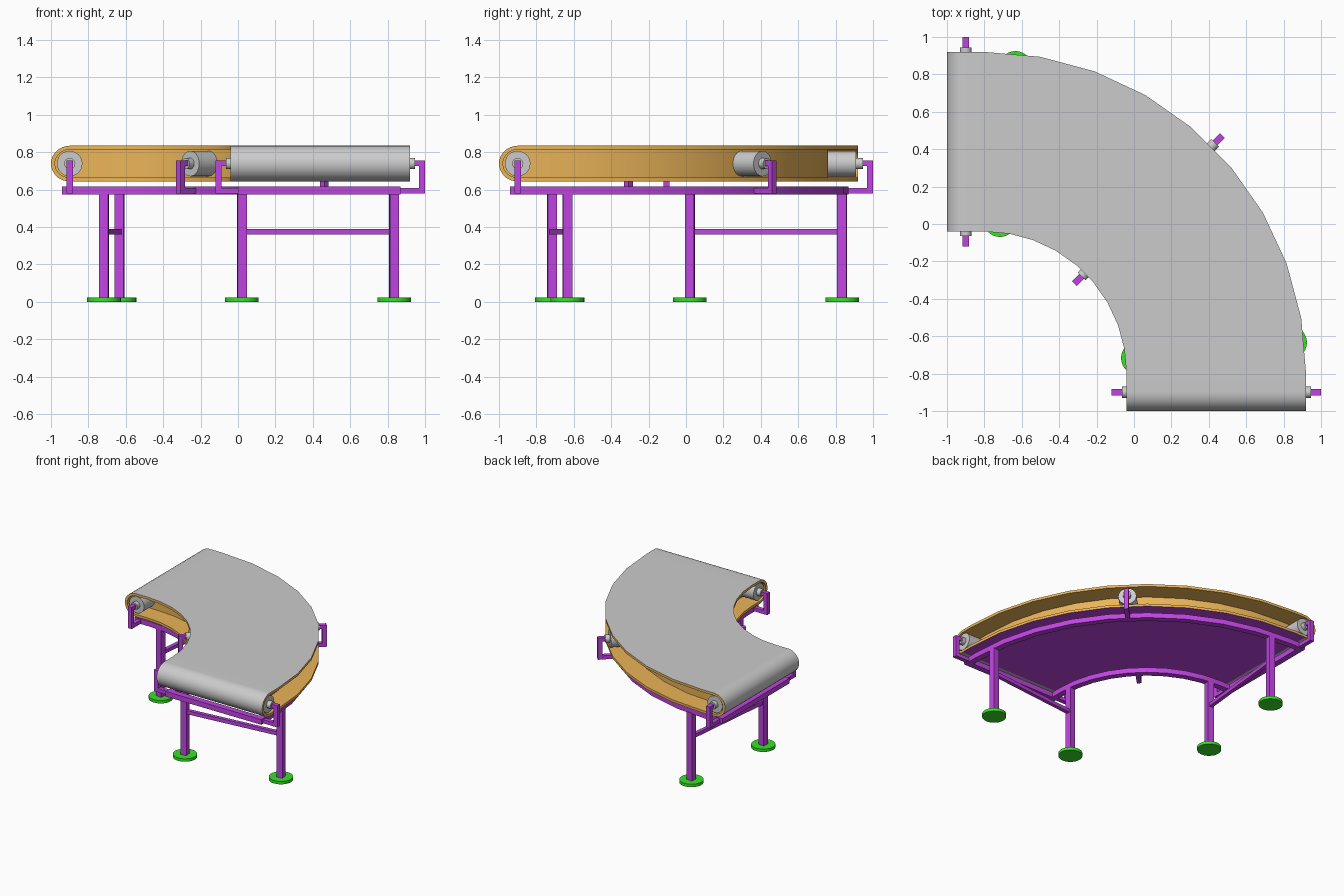
import bpy, bmesh
from math import sin, cos, radians, pi
from mathutils import Vector, Matrix

if "Cube" in bpy.data.objects:
    bpy.data.objects.remove(bpy.data.objects["Cube"])

C = -0.8                    # bend centre on x and y
AXIS_Z = 0.739              # roller axis height
R_IN, R_OUT = 0.76, 1.72    # belt edges


def material(name, rgb):
    m = bpy.data.materials.new(name)
    m.diffuse_color = (*rgb, 1)
    m.use_nodes = True
    m.node_tree.nodes["Principled BSDF"].inputs["Base Color"].default_value = m.diffuse_color
    return m


ORANGE = material("belt_lining", (0.83, 0.46, 0.10))
PURPLE = material("frame_paint", (0.53, 0.06, 0.76))
GREEN = material("foot_rubber", (0.04, 0.76, 0.02))
GREY = material("belt_grey", (0.72, 0.72, 0.72))


def P(deg, off, r, z):
    """Point at a bend angle, tangential offset, radius and height."""
    a = radians(deg)
    return Vector((C + r * cos(a) - off * sin(a), C + r * sin(a) + off * cos(a), z))


def finish(name, bm, mats=(), smooth=True):
    bmesh.ops.recalc_face_normals(bm, faces=bm.faces)
    me = bpy.data.meshes.new(name)
    bm.to_mesh(me)
    bm.free()
    ob = bpy.data.objects.new(name, me)
    bpy.context.collection.objects.link(ob)
    for m in mats:
        me.materials.append(m)
    if smooth:
        bpy.ops.object.select_all(action='DESELECT')
        ob.select_set(True)
        bpy.context.view_layer.objects.active = ob
        bpy.ops.object.shade_smooth_by_angle(angle=radians(30))
    return ob


def bridge(bm, a, b, mat=0):
    n = len(a)
    for i in range(n):
        j = (i + 1) % n
        bm.faces.new((a[i], a[j], b[j], b[i])).material_index = mat


def belt_loop(rad):
    """Closed side outline of the belt as (angle, offset, z)."""
    arc = [radians(7.5 + 15 * k) for k in range(6)]
    half = [(0, -0.1 - 1.05 * rad * cos(a), rad * sin(a)) for a in arc]
    half += [(0, -0.1, rad)] + [(d, 0, rad) for d in range(0, 91, 10)] + [(90, 0.1, rad)]
    half += [(90, 0.1 + 1.05 * rad * cos(a), rad * sin(a)) for a in reversed(arc)]
    loop = half + [(d, o, -h) for d, o, h in reversed(half)]
    return [(d, o, AXIS_Z + h) for d, o, h in loop]


def make_belt():
    bm = bmesh.new()
    ring = lambda rad, r: [bm.verts.new(P(d, o, r, z)) for d, o, z in belt_loop(rad)]
    skin = []
    for edge, wall in ((R_IN, R_IN + 0.15), (R_OUT, R_OUT - 0.16)):
        outer, lip, inner = ring(0.0955, edge), ring(0.075, edge), ring(0.075, wall)
        bridge(bm, outer, lip, 1)
        bridge(bm, lip, inner, 1)
        n = len(inner)
        for i in range(n // 2 - 1):     # recessed side wall
            f = bm.faces.new((inner[i], inner[i + 1], inner[n - 2 - i], inner[n - 1 - i]))
            f.material_index = 1
        skin.append(outer)
    bridge(bm, *skin, 0)
    for f in bm.faces:                  # purple underside
        if all(v.co.z < AXIS_Z - 0.095 for v in f.verts):
            f.material_index = 2
    finish("conveyor_belt", bm, (GREY, ORANGE, PURPLE))


def sweep(name, r0, r1, z0, z1):
    """Rectangular bar following the bend with short straight ends."""
    bm = bmesh.new()
    stations = [(0, -0.14)] + [(d, 0) for d in range(0, 91, 10)] + [(90, 0.14)]
    rings = [[bm.verts.new(P(d, o, r, z)) for r, z in ((r0, z0), (r1, z0), (r1, z1), (r0, z1))]
             for d, o in stations]
    for a, b in zip(rings, rings[1:]):
        bridge(bm, a, b)
    bm.faces.new(rings[0])
    bm.faces.new(rings[-1])
    finish(name, bm, (PURPLE,))


def prism(name, deg, off, w, pts):
    """Radius/height profile extruded along the tangent."""
    bm = bmesh.new()
    a, b = ([bm.verts.new(P(deg, off + s * w / 2, r, z)) for r, z in pts] for s in (-1, 1))
    bridge(bm, a, b)
    bm.faces.new(a)
    bm.faces.new(b)
    finish(name, bm, (PURPLE,), False)


def box(name, deg, off, w, r0, r1, z0, z1):
    prism(name, deg, off, w, [(r0, z0), (r1, z0), (r1, z1), (r0, z1)])


def rod(name, p, q, radius, mats=()):
    bm = bmesh.new()
    d = q - p
    m = Matrix.Translation((p + q) / 2) @ d.to_track_quat('Z', 'Y').to_matrix().to_4x4()
    bmesh.ops.create_cone(bm, cap_ends=True, segments=32, radius1=radius, radius2=radius,
                          depth=d.length, matrix=m)
    finish(name, bm, mats)


make_belt()

# Rollers, shafts and their C-shaped brackets
for tag, deg, off in (("front", 0, -0.1), ("middle", 45, 0), ("left", 90, 0.1)):
    rod(tag + "_roller", P(deg, off, 0.77, AXIS_Z), P(deg, off, 1.71, AXIS_Z), 0.068)
    rod(tag + "_shaft", P(deg, off, 0.735, AXIS_Z), P(deg, off, 1.745, AXIS_Z), 0.03)
    for side, tip, s, rail in (("inner", 0.68, 1, 0.81), ("outer", 1.80, -1, 1.66)):
        prism(f"{tag}_{side}_bracket", deg, off, 0.035,
              [(tip, 0.578), (rail, 0.578), (rail, 0.608), (tip + s * 0.033, 0.608),
               (tip + s * 0.033, 0.727), (tip + s * 0.06, 0.727), (tip + s * 0.06, 0.755),
               (tip, 0.755)])

# Curved open frame
sweep("inner_rail", 0.80, 0.85, 0.574, 0.616)
sweep("outer_rail", 1.62, 1.67, 0.574, 0.616)
for tag, deg, off in (("front", 0, -0.115), ("left", 90, 0.115)):
    box(tag + "_end_rail", deg, off, 0.05, 0.85, 1.62, 0.574, 0.616)

# Legs, feet and cross bars
for tag, deg in (("front", 5.8), ("left", 84.2)):
    for side, r in (("inner", 0.825), ("outer", 1.643)):
        box(f"{tag}_{side}_leg", deg, 0, 0.05, r - 0.025, r + 0.025, 0.02, 0.58)
        rod(f"{tag}_{side}_foot", P(deg, 0, r, 0), P(deg, 0, r, 0.024), 0.09, (GREEN,))
    box(tag + "_cross_bar", deg, 0, 0.03, 0.845, 1.62, 0.36, 0.39)
